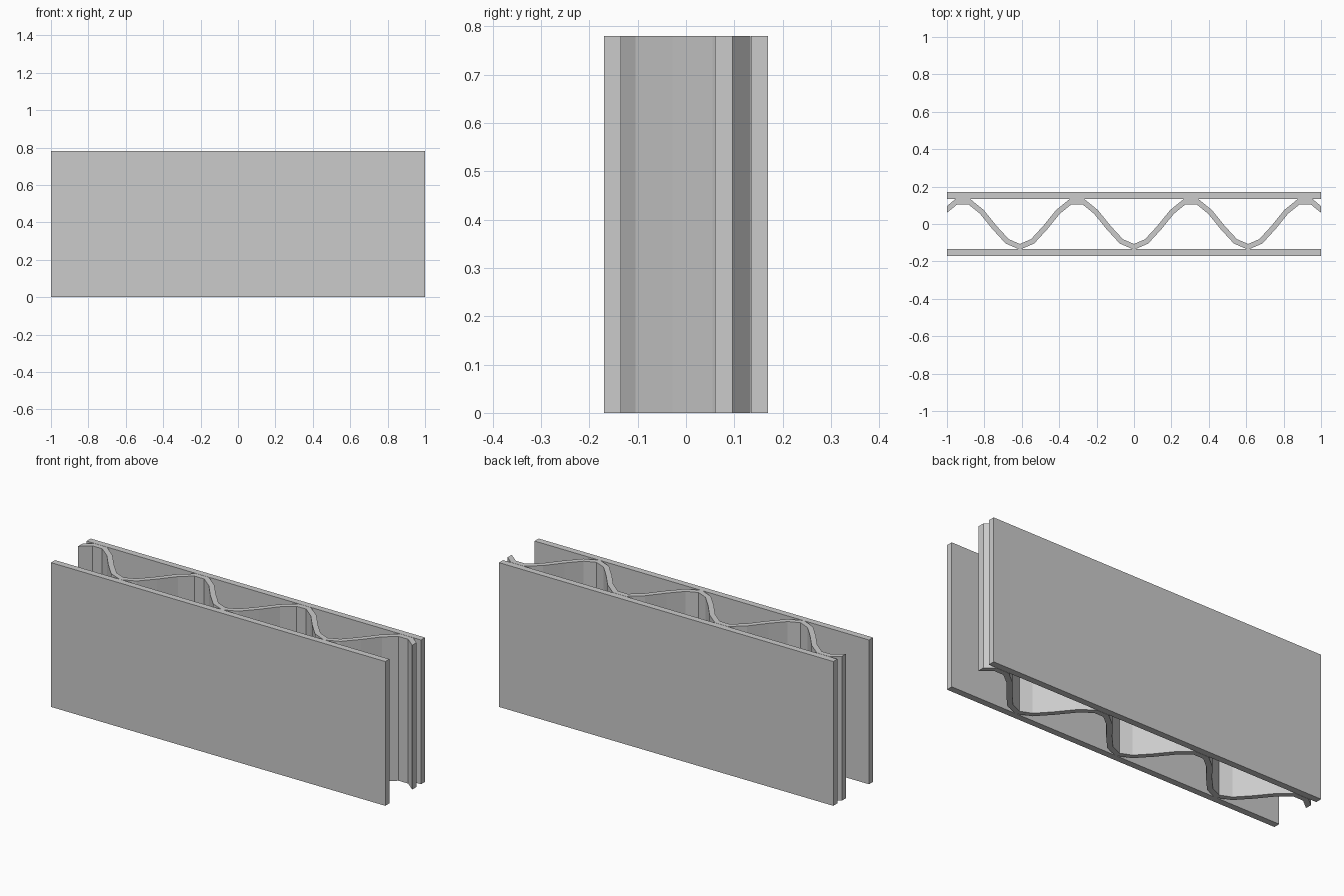
import bpy, bmesh, math
from mathutils import Vector

if "Cube" in bpy.data.objects:
    bpy.data.objects.remove(bpy.data.objects["Cube"])

H = 0.78          # panel height
PERIOD = 0.61     # wave length
STEPS = 9         # straight runs per wave
T = 0.028         # web thickness


def finish(bm, name):
    bmesh.ops.recalc_face_normals(bm, faces=bm.faces)
    me = bpy.data.meshes.new(name)
    bm.to_mesh(me)
    bm.free()
    ob = bpy.data.objects.new(name, me)
    bpy.context.collection.objects.link(ob)
    return ob


# Flat facing sheets, front and back
for name, y in (("front_sheet", -0.1525), ("back_sheet", 0.1525)):
    bm = bmesh.new()
    bmesh.ops.create_cube(bm, size=1)
    for v in bm.verts:
        v.co = (v.co.x * 2, v.co.y * 0.035 + y, (v.co.z + 0.5) * H)
    finish(bm, name)

# Centre line of the corrugated web: trough at x = 0, flat crests
step = PERIOD / STEPS
path = [Vector((i * step, 0.0025 - 0.1245 * math.cos(2 * math.pi * i / STEPS)))
        for i in range(-16, 17)]

# Mitred offset of the centre line to both sides
left, right = [], []
for i, p in enumerate(path):
    d0 = (p - path[max(i - 1, 0)]).normalized()
    d1 = (path[min(i + 1, len(path) - 1)] - p).normalized()
    d = (d0 + d1).normalized()
    n = Vector((-d.y, d.x))
    ref = d1 if d1.length > 0 else d0
    off = n * (T / 2 / max(d.dot(ref), 0.5))
    left.append(p + off)
    right.append(p - off)

# Extruded web, trimmed flush with the sheet ends
bm = bmesh.new()
base = [bm.verts.new((p.x, p.y, 0)) for p in left + right[::-1]]
face = bm.faces.new(base)
ext = bmesh.ops.extrude_face_region(bm, geom=[face], use_keep_orig=True)
for v in ext["geom"]:
    if isinstance(v, bmesh.types.BMVert):
        v.co.z = H
for s in (-1, 1):
    cut = bmesh.ops.bisect_plane(
        bm, geom=bm.verts[:] + bm.edges[:] + bm.faces[:],
        plane_co=(s, 0, 0), plane_no=(s, 0, 0), clear_outer=True)
    edges = [e for e in cut["geom_cut"] if isinstance(e, bmesh.types.BMEdge)]
    bmesh.ops.holes_fill(bm, edges=edges, sides=0)
finish(bm, "corrugated_web")
